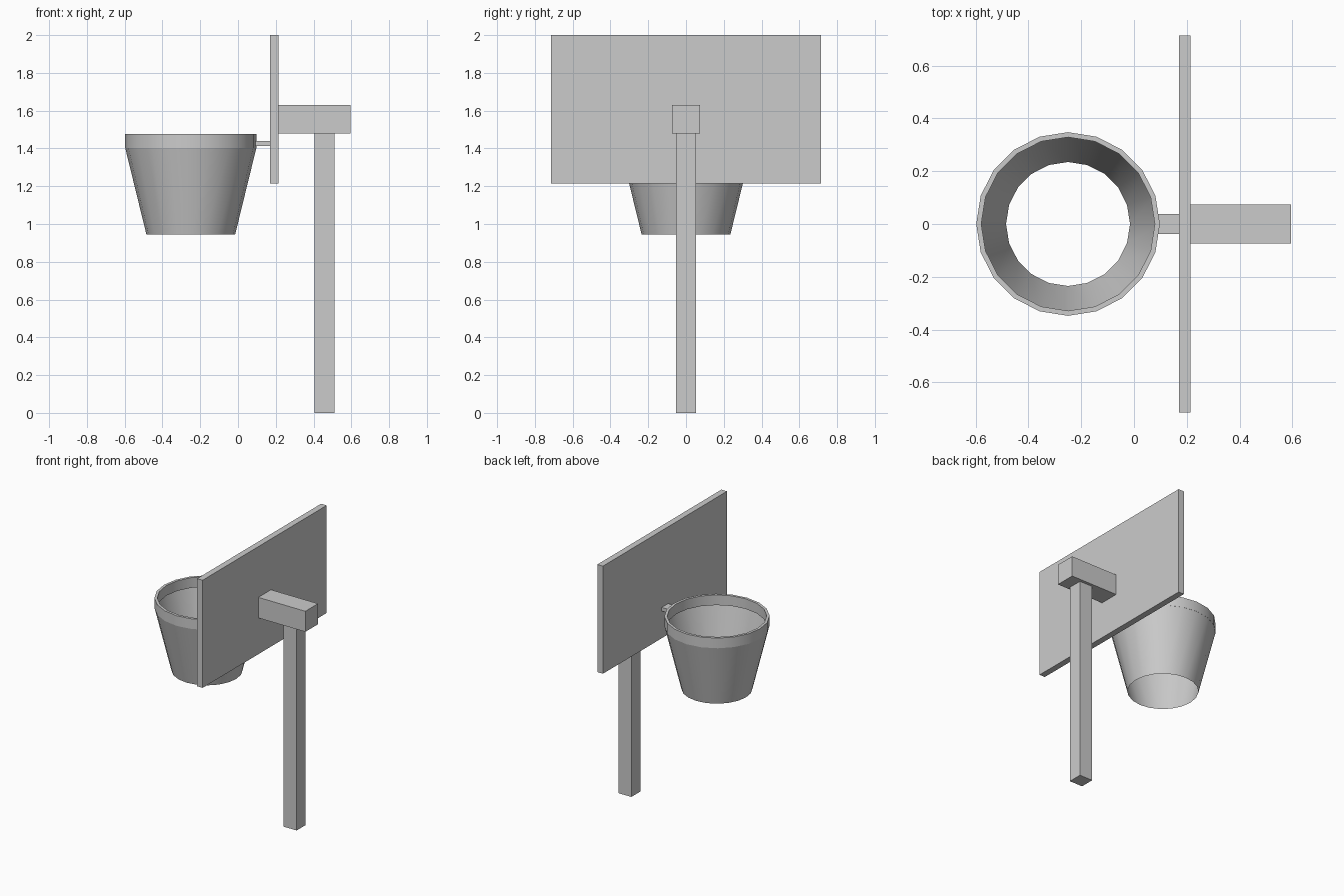
import bpy, bmesh, math

if "Cube" in bpy.data.objects:
    bpy.data.objects.remove(bpy.data.objects["Cube"])

SIDES = 20
HOOP_X = -0.25


def box(name, x, y, z):
    """Axis-aligned box from (min, max) ranges."""
    bpy.ops.mesh.primitive_cube_add(size=1)
    ob = bpy.context.object
    ob.name = name
    for v in ob.data.vertices:
        v.co = [lo + (c + 0.5) * (hi - lo) for c, (lo, hi) in zip(v.co, (x, y, z))]
    return ob


def lathe(name, profile, closed):
    """Spin an (r, z) profile around the hoop axis."""
    bm = bmesh.new()
    rings = []
    for r, z in profile:
        rings.append([bm.verts.new((HOOP_X + r * math.cos(a), r * math.sin(a), z))
                      for a in (math.tau * i / SIDES for i in range(SIDES))])
    pairs = list(zip(rings, rings[1:]))
    if closed:
        pairs.append((rings[-1], rings[0]))
    for a, b in pairs:
        for i in range(SIDES):
            j = (i + 1) % SIDES
            bm.faces.new((a[i], a[j], b[j], b[i]))
    mesh = bpy.data.meshes.new(name)
    bm.to_mesh(mesh)
    bm.free()
    ob = bpy.data.objects.new(name, mesh)
    bpy.context.collection.objects.link(ob)
    bpy.ops.object.select_all(action='DESELECT')
    ob.select_set(True)
    bpy.context.view_layer.objects.active = ob
    bpy.ops.object.shade_smooth_by_angle(angle=math.radians(30))
    return ob


# Support structure
box("post", (0.405, 0.51), (-0.052, 0.052), (0, 1.48))
box("support_arm", (0.215, 0.595), (-0.073, 0.073), (1.48, 1.63))
box("backboard", (0.17, 0.215), (-0.715, 0.715), (1.215, 2.0))
box("hoop_bracket", (0.09, 0.17), (-0.037, 0.037), (1.414, 1.44))

# Hoop ring and open tapered net
lathe("hoop_rim", [(0.348, 1.402), (0.348, 1.476), (0.329, 1.476), (0.329, 1.402)], True)
lathe("net", [(0.235, 0.945), (0.347, 1.402)], False)
